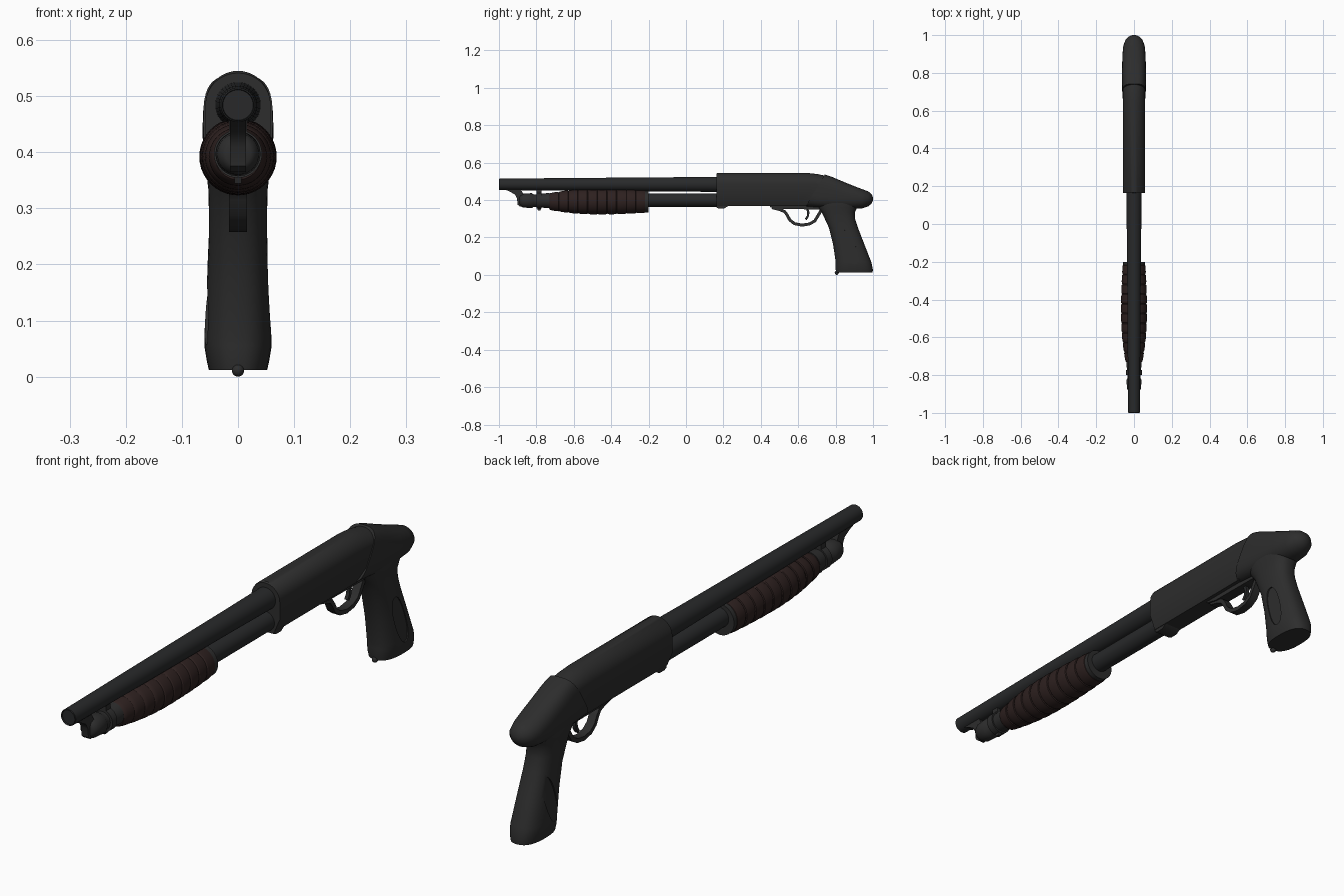
import bpy, bmesh, math
from mathutils import Matrix, Vector

if "Cube" in bpy.data.objects:
    bpy.data.objects.remove(bpy.data.objects["Cube"])


def material(name, rgb):
    m = bpy.data.materials.new(name)
    m.diffuse_color = (*rgb, 1)
    m.use_nodes = True
    m.node_tree.nodes["Principled BSDF"].inputs["Base Color"].default_value = m.diffuse_color
    return m


BLACK = material("matte black", (0.026, 0.026, 0.026))
STEEL = material("dark steel", (0.021, 0.022, 0.023))
BROWN = material("dark brown", (0.027, 0.015, 0.014))


def finish(name, bm, mat, angle=35):
    bmesh.ops.recalc_face_normals(bm, faces=bm.faces[:])
    me = bpy.data.meshes.new(name)
    bm.to_mesh(me)
    bm.free()
    ob = bpy.data.objects.new(name, me)
    bpy.context.collection.objects.link(ob)
    me.materials.append(mat)
    bpy.ops.object.select_all(action='DESELECT')
    ob.select_set(True)
    bpy.context.view_layer.objects.active = ob
    bpy.ops.object.shade_smooth_by_angle(angle=math.radians(angle))
    return ob


def loft(name, rings, mat, angle=35):
    """Skin a list of equal-length point rings and cap both ends."""
    bm = bmesh.new()
    vs = [[bm.verts.new(p) for p in ring] for ring in rings]
    n = len(vs[0])
    for a, b in zip(vs, vs[1:]):
        for i in range(n):
            bm.faces.new((a[i], a[(i + 1) % n], b[(i + 1) % n], b[i]))
    bm.faces.new(vs[0])
    bm.faces.new(vs[-1])
    return finish(name, bm, mat, angle)


def lathe(name, profile, zc, mat, n=40, zmax=9, angle=35):
    """Rings (y, radius) around an axis along y."""
    rings = []
    for y, r in profile:
        ts = [2 * math.pi * i / n for i in range(n)]
        rings.append([(r * math.cos(t), y, min(zc + r * math.sin(t), zmax)) for t in ts])
    return loft(name, rings, mat, angle)


def oval(a, b, power, n=40):
    """Superellipse outline."""
    out = []
    for i in range(n):
        c, s = math.cos(2 * math.pi * i / n), math.sin(2 * math.pi * i / n)
        out.append((math.copysign(abs(c) ** (2 / power), c) * a,
                    math.copysign(abs(s) ** (2 / power), s) * b))
    return out


def plate(name, pts, hw, mat, angle=35):
    """Outline in the yz plane, given a thickness along x."""
    return loft(name, [[(x, y, z) for y, z in pts] for x in (-hw, hw)], mat, angle)


def strip(name, path, thick, hw, mat):
    """Flat band following a path in the yz plane."""
    rings = []
    for i, p in enumerate(path):
        d = Vector(path[min(i + 1, len(path) - 1)]) - Vector(path[max(i - 1, 0)])
        nrm = Vector((-d.y, d.x)).normalized() * thick / 2
        p = Vector(p)
        a, b = p + nrm, p - nrm
        rings.append([(-hw, *a), (hw, *a), (hw, *b), (-hw, *b)])
    return loft(name, rings, mat, 50)


# Barrel with a shallow muzzle recess, and magazine tube
lathe("barrel", [(-0.994, 0.025), (-0.994, 0.027), (-1, 0.028), (-0.998, 0.0305),
                 (-0.6, 0.034), (-0.06, 0.038), (0.2, 0.041)], 0.484, STEEL)
lathe("magazine_tube", [(-0.75, 0.036), (0.2, 0.036)], 0.4, STEEL)

# Magazine cap, clamp and front bracket
lathe("magazine_cap", [(-0.89, 0.022), (-0.885, 0.03), (-0.87, 0.037), (-0.825, 0.04),
                       (-0.815, 0.034), (-0.8, 0.034), (-0.775, 0.037), (-0.73, 0.041)],
      0.397, BLACK)
lathe("clamp_ring", [(-0.8, 0.043), (-0.772, 0.043)], 0.397, BLACK)
plate("clamp_web", [(-0.8, 0.42), (-0.772, 0.42), (-0.772, 0.465), (-0.8, 0.465)], 0.016, BLACK)
plate("clamp_lug", [(-0.792, 0.344), (-0.778, 0.344), (-0.772, 0.37), (-0.8, 0.37)], 0.006, BLACK)
plate("front_bracket", [(-0.985, 0.462), (-0.945, 0.447), (-0.915, 0.43), (-0.904, 0.41),
                        (-0.9, 0.375), (-0.888, 0.365), (-0.868, 0.37), (-0.868, 0.43),
                        (-0.885, 0.462)], 0.014, BLACK)

# Ribbed pump handle, swelling in the middle
RIBS, Y0, Y1 = 10, -0.73, -0.215
prof = []
for i in range(RIBS):
    for f, cut in ((0.0, 0.004), (0.08, 0.001), (0.3, 0), (0.7, 0), (0.92, 0.001), (0.97, 0.004)):
        t = (i + f) / RIBS
        r = 0.069 - 0.024 * max(0, (0.5 - t) / 0.5) ** 2 - 0.009 * max(0, (t - 0.5) / 0.5) ** 2
        prof.append((Y0 + (Y1 - Y0) * t, r - cut))
lathe("pump_handle", prof + [(Y1, 0.056)], 0.392, BROWN, zmax=0.455, angle=30)
lathe("pump_collar", [(-0.218, 0.058), (-0.2, 0.058)], 0.392, BLACK, zmax=0.455)


# Receiver: round top, flat sides, chamfered belly, slanted rear
def receiver_ring(y, shear, drop):
    pts = [(0.058 * math.cos(math.pi * i / 20), 0.485 + (0.06 - drop) * math.sin(math.pi * i / 20))
           for i in range(21)]
    pts += [(-0.058, 0.42), (-0.036, 0.368), (0.036, 0.368), (0.058, 0.42)]
    return [(x, y + shear * (z - 0.45), z) for x, z in pts]


loft("receiver", [receiver_ring(0.163, 0, 0.004), receiver_ring(0.168, 0, 0),
                  receiver_ring(0.6, 0.5, 0), receiver_ring(0.65, 0.6, 0.006),
                  receiver_ring(0.70, 0.6, 0.016)], BLACK)
plate("receiver_front_lug", [(0.163, 0.38), (0.163, 0.36), (0.175, 0.355), (0.205, 0.355),
                             (0.225, 0.368), (0.225, 0.38)], 0.034, BLACK)

# Stock body: slanted at the front, domed at the rear
rings = []
for y, shear, top, bot, hw, p in [
        (0.69, 0.6, 0.537, 0.366, 0.062, 3.2), (0.74, 0.5, 0.525, 0.362, 0.063, 3.2),
        (0.80, 0.3, 0.508, 0.355, 0.063, 2.9), (0.88, 0.1, 0.481, 0.352, 0.062, 2.5),
        (0.94, 0, 0.459, 0.355, 0.057, 2.2), (0.975, 0, 0.446, 0.367, 0.045, 2),
        (0.992, 0, 0.432, 0.381, 0.028, 2), (1.0, 0, 0.414, 0.398, 0.01, 2)]:
    zc = (top + bot) / 2
    rings.append([(x, y + shear * (zc + z - 0.45), zc + z) for x, z in oval(hw, (top - bot) / 2, p)])
loft("stock_body", rings, BLACK, 40)

# Pistol grip
rings = []
for z, ya, yb, hw in [
        (0.43, 0.68, 0.945, 0.055), (0.39, 0.69, 0.935, 0.058), (0.36, 0.705, 0.915, 0.056),
        (0.335, 0.725, 0.903, 0.053), (0.30, 0.742, 0.904, 0.052), (0.25, 0.765, 0.92, 0.052),
        (0.16, 0.787, 0.955, 0.056), (0.07, 0.80, 0.99, 0.06), (0.055, 0.80, 0.994, 0.06),
        (0.03, 0.80, 0.999, 0.056), (0.012, 0.803, 0.998, 0.052)]:
    rings.append([(x, (ya + yb) / 2 + y, z) for x, y in oval(hw, (yb - ya) / 2, 2.5)])
grip = loft("pistol_grip", rings, BLACK, 40)

# Oval recess on each side of the grip
for s in (1, -1):
    cutter = loft("recess_cutter", [[(x, y, z) for y, z in oval(0.031, 0.095, 2.3, 32)]
                                    for x in (-0.0045, 0.03)], BLACK)
    cutter.data.transform(Matrix.Translation((s * 0.0555, 0.876, 0.148))
                          @ Matrix.Rotation(-0.044 * s, 4, 'Y') @ Matrix.Rotation(0.31, 4, 'X')
                          @ Matrix.Rotation(0 if s > 0 else math.pi, 4, 'Z')
                          @ (Matrix.Identity(4) if s > 0 else Matrix.Rotation(0.62, 4, 'X')))
    cutter.hide_render = True
    mod = grip.modifiers.new("recess", 'BOOLEAN')
    mod.operation, mod.object, mod.solver = 'DIFFERENCE', cutter, 'EXACT'
    bpy.context.view_layer.objects.active = grip
    bpy.ops.object.modifier_apply(modifier=mod.name)
    bpy.data.objects.remove(cutter)
bpy.ops.object.select_all(action='DESELECT')
grip.select_set(True)
bpy.ops.object.shade_smooth_by_angle(angle=math.radians(35))

# Small stud under the grip
bm = bmesh.new()
bmesh.ops.create_uvsphere(bm, u_segments=16, v_segments=10, radius=0.011,
                          matrix=Matrix.Translation((0, 0.806, 0.011)))
finish("grip_stud", bm, BLACK)

# Trigger plate, guard and trigger
plate("trigger_plate", [(0.45, 0.375), (0.45, 0.362), (0.5, 0.352), (0.73, 0.35), (0.73, 0.375)],
      0.022, BLACK)
strip("trigger_guard", [(0.46, 0.36), (0.5, 0.35), (0.528, 0.338), (0.542, 0.318), (0.555, 0.293),
                        (0.58, 0.274), (0.62, 0.266), (0.66, 0.272), (0.688, 0.288),
                        (0.705, 0.315), (0.725, 0.35)], 0.016, 0.016, BLACK)
strip("trigger", [(0.645, 0.36), (0.654, 0.335), (0.652, 0.315), (0.64, 0.296)], 0.012, 0.007, STEEL)
